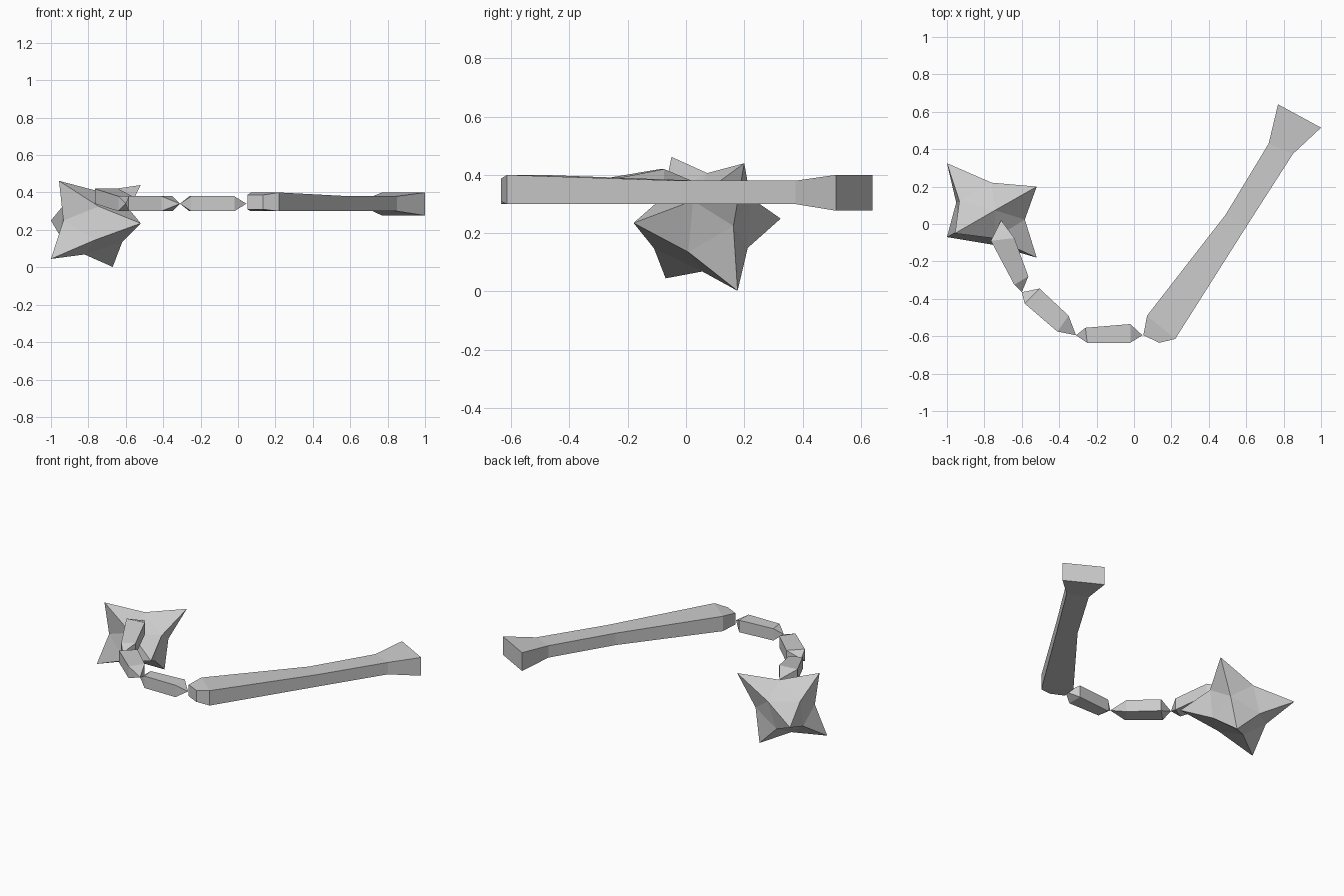
import bpy, bmesh
from mathutils import Vector

cube = bpy.data.objects.get("Cube")
if cube:
    bpy.data.objects.remove(cube, do_unlink=True)

# Single grey material
grey = bpy.data.materials.new("plain_grey")
grey.use_nodes = True
GREY = (0.6, 0.6, 0.6, 1)
grey.diffuse_color = GREY
grey.node_tree.nodes["Principled BSDF"].inputs["Base Color"].default_value = GREY


def finish(name, bm):
    bmesh.ops.recalc_face_normals(bm, faces=bm.faces)
    mesh = bpy.data.meshes.new(name)
    bm.to_mesh(mesh)
    bm.free()
    mesh.materials.append(grey)
    obj = bpy.data.objects.new(name, mesh)
    bpy.context.collection.objects.link(obj)
    return obj


def loft(name, sections, tips=()):
    """Four-sided bar through (left xy, right xy, bottom z, top z) sections."""
    bm = bmesh.new()
    rings = []
    for a, b, lo, hi in sections:
        rings.append([bm.verts.new((*p, z)) for p, z in
                      ((a, lo), (b, lo), (b, hi), (a, hi))])
    for r, s in zip(rings, rings[1:]):
        for i in range(4):
            j = (i + 1) % 4
            bm.faces.new((r[i], r[j], s[j], s[i]))
    for k, ring in enumerate((rings[0], rings[-1])):
        if tips:
            tip = bm.verts.new(tips[k])
            for i in range(4):
                bm.faces.new((ring[i], ring[(i + 1) % 4], tip))
        else:
            bm.faces.new(ring)
    return finish(name, bm)


# Handle, flared at the far end
loft("handle", [
    ((.05, -.595), (.135, -.635), .31, .387),
    ((.07, -.49), (.22, -.615), .30, .40),
    ((.49, .05), (.60, -.015), .30, .38),
    ((.72, .43), (.85, .375), .30, .38),
    ((.77, .64), (1.0, .515), .277, .40),
])

# Chain links, each a bar with pointed ends
near, middle, far = (.045, -.595, .34), (-.31, -.595, .34), (-.60, -.365, .34)
loft("chain_link_near", [
    ((-.02, -.635), (-.02, -.535), .30, .38),
    ((-.25, -.635), (-.26, -.555), .30, .38)], (near, middle))
loft("chain_link_middle", [
    ((-.41, -.575), (-.35, -.49), .30, .38),
    ((-.585, -.425), (-.505, -.345), .30, .38)], (middle, far))
loft("chain_link_far", [
    ((-.64, -.325), (-.565, -.28), .30, .38),
    ((-.765, -.09), (-.64, -.075), .34, .42)], (far, (-.71, .02, .38)))

# Spiked head: six tips with a valley point between neighbouring tips
centre = Vector((-.765, .065, .238))
tips = {
    "A": (-.52, .20, .44), "F": (-1.0, -.07, .045),
    "C": (-1.0, .325, .25), "D": (-.52, -.18, .235),
    "B": (-.957, -.05, .462), "E": (-.67, .177, .002),
}
depth = {"DF": .92, "DE": .86, "AD": .74}
bm = bmesh.new()
tip_verts = {k: bm.verts.new(p) for k, p in tips.items()}
valleys = {}


def valley(p, q):
    key = "".join(sorted(p + q))
    if key not in valleys:
        mid = (Vector(tips[p]) + Vector(tips[q])) / 2
        valleys[key] = bm.verts.new(centre.lerp(mid, depth.get(key, .79)))
    return valleys[key]


for a in "AF":
    for b in "CD":
        for c in "BE":
            ab, bc, ca = valley(a, b), valley(b, c), valley(c, a)
            for face in ((tip_verts[a], ab, ca), (tip_verts[b], bc, ab),
                         (tip_verts[c], ca, bc), (ab, bc, ca)):
                bm.faces.new(face)
finish("spiked_head", bm)
